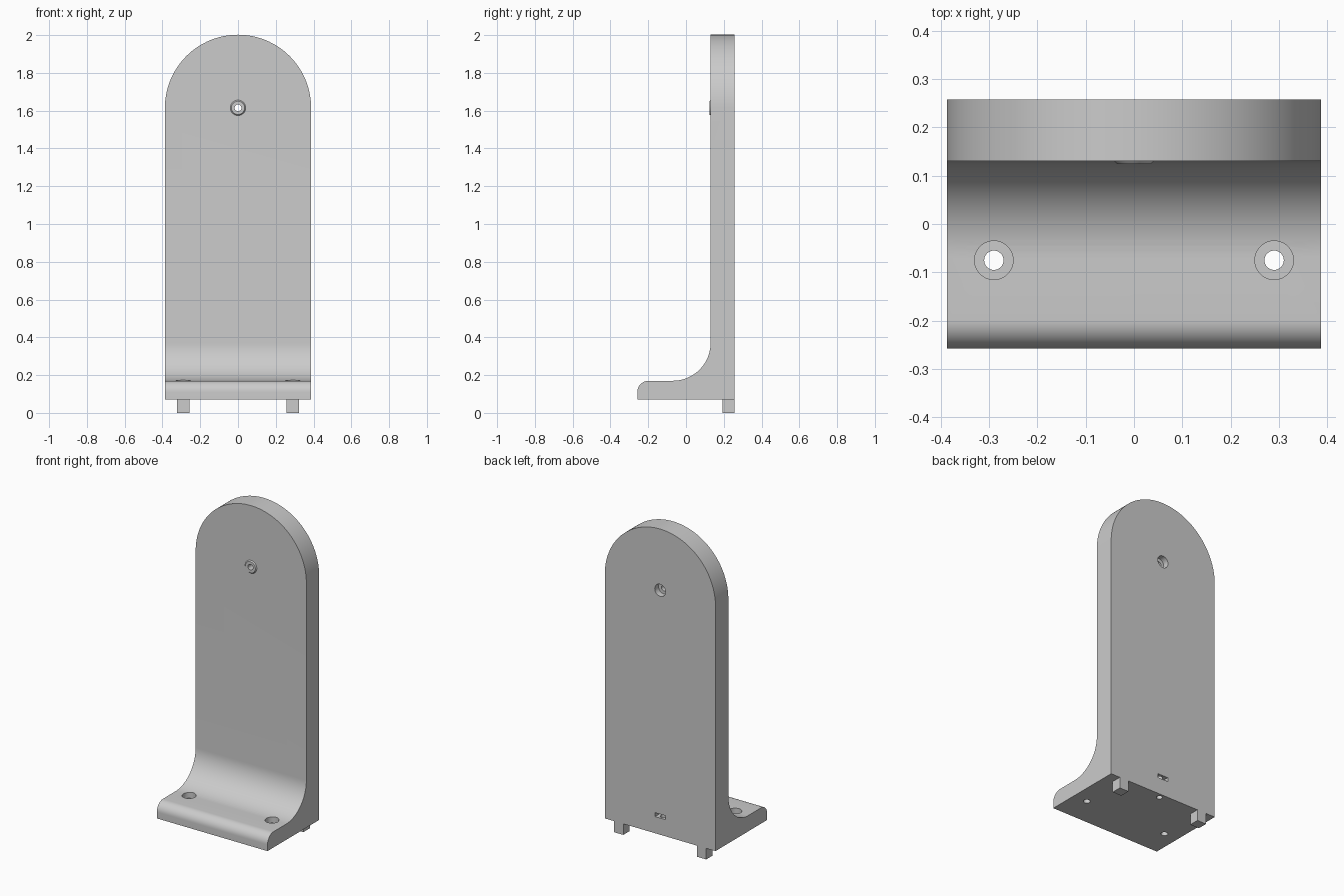
import bpy, bmesh, math
from mathutils import Matrix, Vector

cube = bpy.data.objects.get("Cube")
if cube:
    bpy.data.objects.remove(cube, do_unlink=True)

grey = bpy.data.materials.new("plain_grey")
grey.use_nodes = True
grey.diffuse_color = (0.6, 0.6, 0.6, 1)
grey.node_tree.nodes["Principled BSDF"].inputs["Base Color"].default_value = (0.6, 0.6, 0.6, 1)

HALF = 0.387      # half width, also the arch radius
BACK = 0.258
FACE = 0.13       # front face of the upright
FLOOR = 0.07      # underside of the foot
EYE = 1.615       # height of the arch centre and cable hole


def finish(name, bm):
    bmesh.ops.recalc_face_normals(bm, faces=bm.faces)
    mesh = bpy.data.meshes.new(name)
    bm.to_mesh(mesh)
    bm.free()
    mesh.materials.append(grey)
    ob = bpy.data.objects.new(name, mesh)
    bpy.context.collection.objects.link(ob)
    return ob


def arc(cx, cy, r, start, end, n):
    angles = [math.radians(start + (end - start) * i / n) for i in range(n + 1)]
    return [(cx + r * math.cos(a), cy + r * math.sin(a)) for a in angles]


def prism(name, points, sweep):
    bm = bmesh.new()
    face = bm.faces.new([bm.verts.new(p) for p in points])
    grown = bmesh.ops.extrude_face_region(bm, geom=[face])
    moved = [g for g in grown["geom"] if isinstance(g, bmesh.types.BMVert)]
    bmesh.ops.translate(bm, verts=moved, vec=sweep)
    return finish(name, bm)


def box(name, low, high):
    bm = bmesh.new()
    low, high = Vector(low), Vector(high)
    bmesh.ops.create_cube(bm, size=1, matrix=Matrix.Translation((low + high) / 2)
                          @ Matrix.Diagonal((*(high - low), 1)))
    return finish(name, bm)


def rod(name, start, end, r1, r2=None):
    bm = bmesh.new()
    start, end = Vector(start), Vector(end)
    axis = end - start
    bmesh.ops.create_cone(bm, cap_ends=True, segments=40, radius1=r1, radius2=r2 or r1, depth=axis.length,
                          matrix=Matrix.Translation((start + end) / 2)
                          @ axis.to_track_quat("Z", "Y").to_matrix().to_4x4())
    return finish(name, bm)


def combine(target, other, operation):
    mod = target.modifiers.new("join", "BOOLEAN")
    mod.operation, mod.solver, mod.object = operation, "EXACT", other
    bpy.context.view_layer.objects.active = target
    bpy.ops.object.modifier_apply(modifier=mod.name)
    bpy.data.objects.remove(other, do_unlink=True)


# Side profile: foot with rounded toe, concave sweep up into the upright
side = [(BACK, FLOOR), (-BACK, FLOOR)]
side += arc(-BACK + 0.06, 0.11, 0.06, 180, 90, 12)
side += arc(FACE - 0.2, 0.37, 0.2, 270, 360, 24)
side += [(FACE, 2.1), (BACK, 2.1)]
stand = prism("stand", [(-HALF, y, z) for y, z in side], (2 * HALF, 0, 0))

# Round arch across the top
arch = [(-HALF - 0.1, 0), (HALF + 0.1, 0), (HALF + 0.1, EYE - 0.2), (HALF, EYE - 0.2)]
arch += arc(0, EYE, HALF, 0, 180, 64) + [(-HALF, EYE - 0.2), (-HALF - 0.1, EYE - 0.2)]
combine(stand, prism("arch_cutter", [(x, -1, z) for x, z in arch], (0, 2, 0)), "INTERSECT")

# Locating pegs under the back edge, raised collar on the front
for s in (-1, 1):
    combine(stand, box("peg", (s * 0.29 - 0.032, 0.194, 0), (s * 0.29 + 0.032, BACK, FLOOR + 0.02)), "UNION")
combine(stand, rod("collar", (0, FACE + 0.02, EYE), (0, FACE - 0.006, EYE), 0.06, 0.035), "UNION")

# Counterbored screw holes in the foot
for s in (-1, 1):
    combine(stand, rod("screw_hole", (s * 0.29, -0.075, 0), (s * 0.29, -0.075, 0.3), 0.02), "DIFFERENCE")
    combine(stand, rod("screw_recess", (s * 0.29, -0.075, 0.135), (s * 0.29, -0.075, 0.3), 0.04), "DIFFERENCE")

# Hole through the upright, recessed from the back
combine(stand, rod("upper_hole", (0, 0, EYE), (0, 0.4, EYE), 0.018), "DIFFERENCE")
combine(stand, rod("upper_recess", (0, 0.22, EYE), (0, 0.4, EYE), 0.038), "DIFFERENCE")

# Small slot low on the back, met by a hole from below
combine(stand, box("slot", (-0.036, 0.2, 0.175), (0.036, 0.4, 0.2)), "DIFFERENCE")
combine(stand, rod("lower_hole", (0, 0.226, 0), (0, 0.226, 0.23), 0.018), "DIFFERENCE")

bpy.ops.object.select_all(action="DESELECT")
stand.select_set(True)
bpy.context.view_layer.objects.active = stand
bpy.ops.object.shade_smooth_by_angle(angle=math.radians(25))
